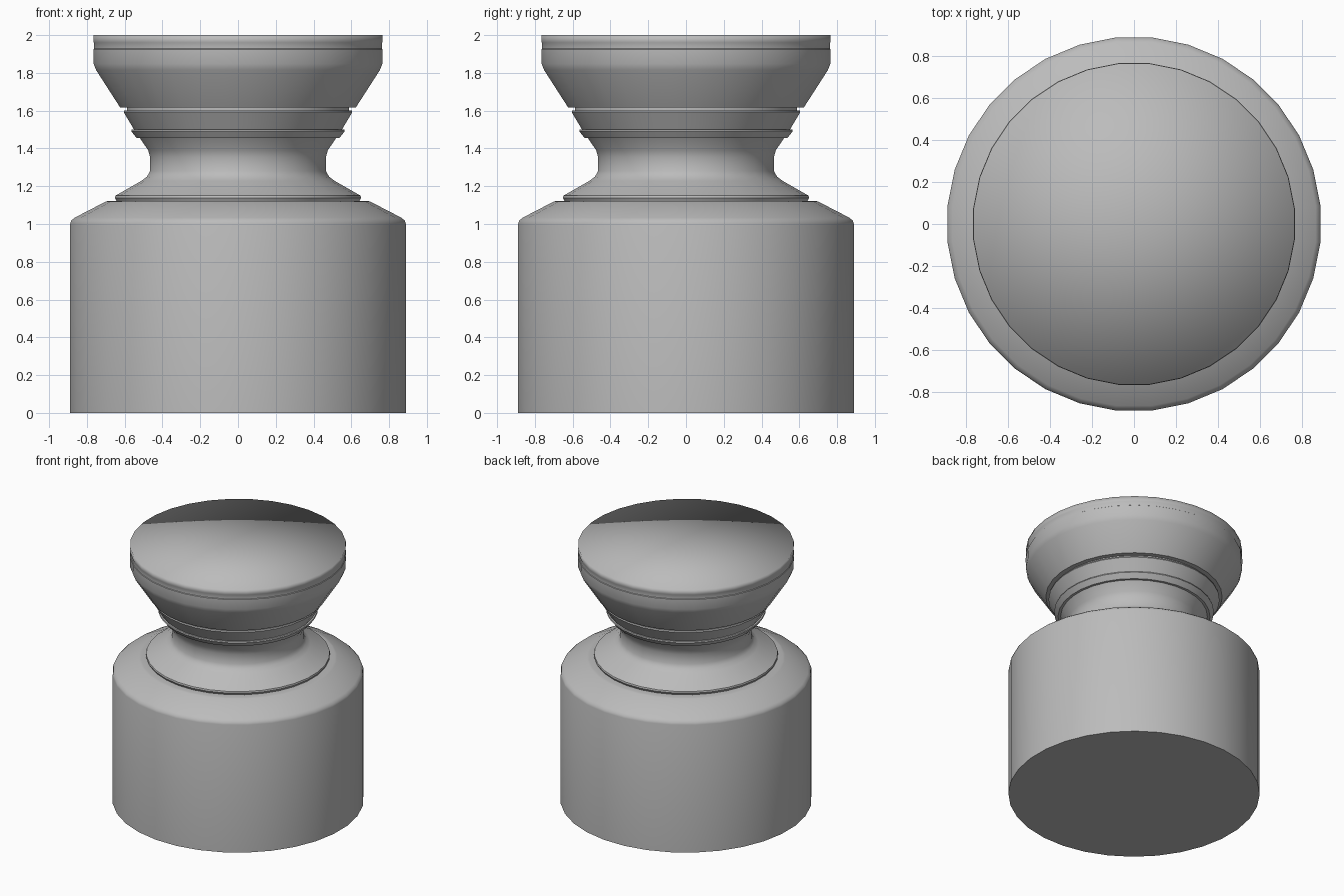
import bpy, bmesh, math

SIDES = 32
cube = bpy.data.objects.get("Cube")
if cube:
    bpy.data.objects.remove(cube, do_unlink=True)

grey = bpy.data.materials.new("plain_grey")
grey.use_nodes = True
colour = (0.5, 0.5, 0.5, 1)
grey.diffuse_color = colour
grey.node_tree.nodes["Principled BSDF"].inputs["Base Color"].default_value = colour


def lathe(name, profile, soft_z=None):
    """Turn a (radius, height) profile about z; sharp creases except at soft_z."""
    bm = bmesh.new()
    rings = []
    for r, z in profile:
        if r == 0:
            rings.append([bm.verts.new((0, 0, z))] * SIDES)
            continue
        ring = []
        for i in range(SIDES):
            a = math.tau * (i + 0.5) / SIDES
            ring.append(bm.verts.new((r * math.cos(a), r * math.sin(a), z)))
        rings.append(ring)
    for low, high in zip(rings, rings[1:]):
        for i in range(SIDES):
            j = (i + 1) % SIDES
            corners = dict.fromkeys((low[i], low[j], high[j], high[i]))
            bm.faces.new(list(corners))
    bmesh.ops.recalc_face_normals(bm, faces=bm.faces)
    for f in bm.faces:
        f.smooth = True
    for e in bm.edges:
        on_soft_rim = soft_z is not None and all(abs(v.co.z - soft_z) < 1e-4 for v in e.verts)
        e.smooth = on_soft_rim or e.calc_face_angle(0) < math.radians(40)
    mesh = bpy.data.meshes.new(name)
    bm.to_mesh(mesh)
    bm.free()
    mesh.materials.append(grey)
    obj = bpy.data.objects.new(name, mesh)
    bpy.context.collection.objects.link(obj)
    return obj


# Broad cylindrical body with a rounded shoulder
lathe("body", [(0, 0), (0.893, 0), (0.893, 1.0), (0.888, 1.017), (0.87, 1.033),
               (0.705, 1.118), (0.69, 1.122), (0.64, 1.122), (0, 1.122)])

# Waist: flared skirt, narrow neck and flare up to the collars
lathe("neck", [(0, 1.12), (0.645, 1.12), (0.655, 1.138), (0.652, 1.15), (0.515, 1.228),
               (0.485, 1.25), (0.468, 1.28), (0.468, 1.355), (0.478, 1.39),
               (0.523, 1.457), (0, 1.457)])

# Two stepped collars under the head
lathe("lower_collar", [(0, 1.455), (0.54, 1.455), (0.568, 1.492), (0.565, 1.5), (0, 1.5)])
lathe("upper_collar", [(0, 1.498), (0.552, 1.498), (0.608, 1.592), (0.605, 1.602), (0, 1.602)])
lathe("collar_groove", [(0, 1.6), (0.59, 1.6), (0.59, 1.622), (0, 1.622)])

# Flared head with a thin band near the flat rim
lathe("head", [(0, 1.617), (0.627, 1.617), (0.755, 1.815), (0.768, 1.848), (0.77, 1.925),
               (0.766, 1.928), (0.766, 1.958), (0.768, 1.962), (0.768, 2.0), (0, 2.0)],
      soft_z=2.0)
